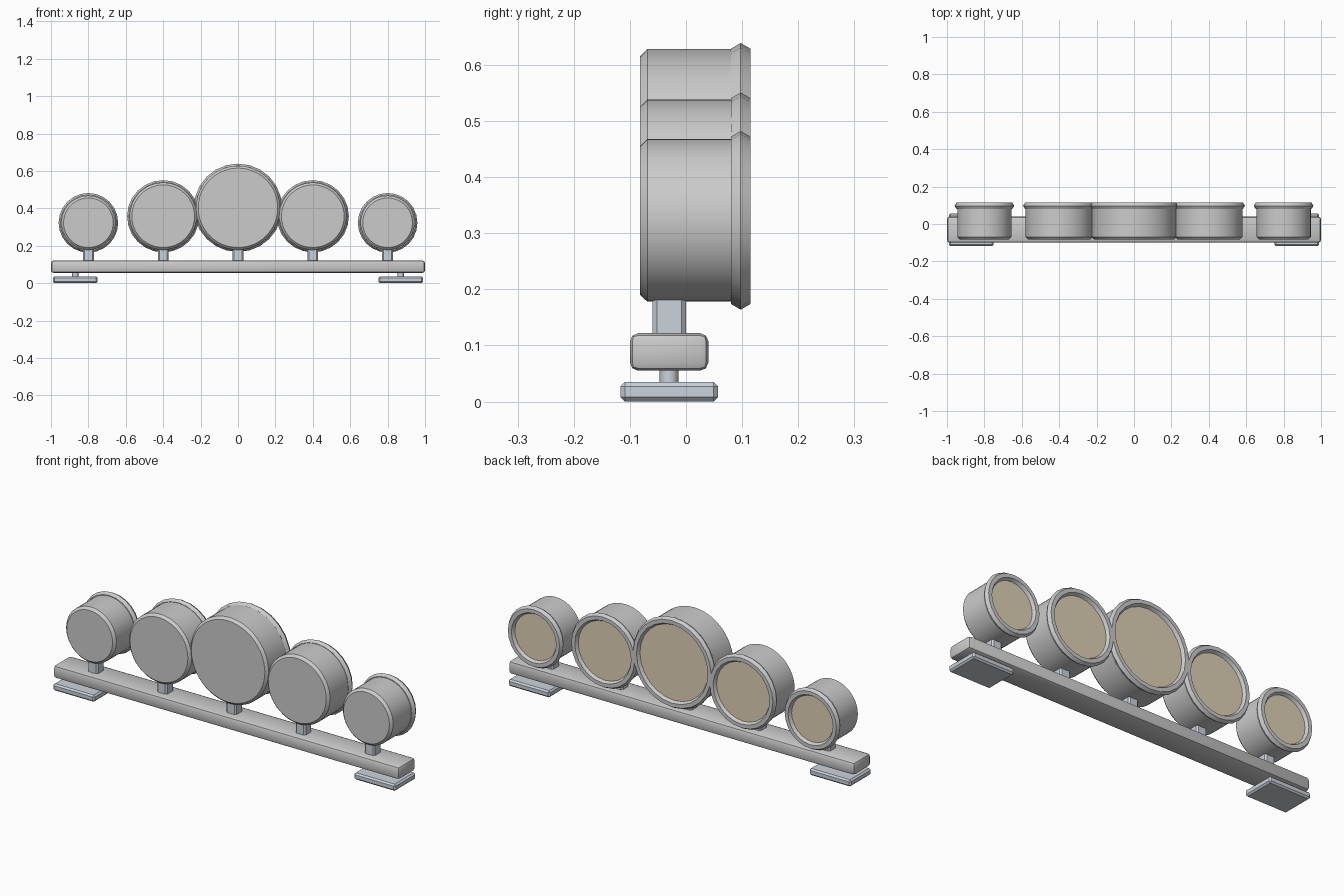
import bpy, bmesh, math
from mathutils import Matrix

if "Cube" in bpy.data.objects:
    bpy.data.objects.remove(bpy.data.objects["Cube"])


def material(name, rgb):
    m = bpy.data.materials.new(name)
    m.diffuse_color = (*rgb, 1)
    m.use_nodes = True
    m.node_tree.nodes["Principled BSDF"].inputs["Base Color"].default_value = m.diffuse_color
    return m


STEEL = material("blue_grey_steel", (0.60, 0.65, 0.71))
TAN = material("tan_lens", (0.74, 0.64, 0.47))


def finish(bm, name, mat=None):
    bmesh.ops.recalc_face_normals(bm, faces=bm.faces)
    me = bpy.data.meshes.new(name)
    bm.to_mesh(me)
    bm.free()
    ob = bpy.data.objects.new(name, me)
    bpy.context.collection.objects.link(ob)
    if mat:
        me.materials.append(mat)
    bpy.ops.object.select_all(action='DESELECT')
    ob.select_set(True)
    bpy.context.view_layer.objects.active = ob
    bpy.ops.object.shade_smooth_by_angle(angle=math.radians(35))
    return ob


def box(name, x, y, z, bevel, segments=1, mat=None):
    """Bevelled box from (min, max) ranges."""
    bm = bmesh.new()
    bmesh.ops.create_cube(bm, size=1)
    for v in bm.verts:
        for i, (lo, hi) in enumerate((x, y, z)):
            v.co[i] = hi if v.co[i] > 0 else lo
    bmesh.ops.bevel(bm, geom=bm.edges[:], offset=bevel, segments=segments,
                    profile=0.5, affect='EDGES')
    return finish(bm, name, mat)


def lathe(name, profile, x, z, sides, closed=False, mat=None):
    """Revolve (radius, y) points about a y-directed axis through x, z."""
    bm = bmesh.new()
    rings = []
    for r, y in profile:
        rings.append([bm.verts.new((x + r * math.cos(2 * math.pi * k / sides), y,
                                    z + r * math.sin(2 * math.pi * k / sides)))
                      for k in range(sides)])
    pairs = list(zip(rings, rings[1:]))
    if closed:
        pairs.append((rings[-1], rings[0]))
    else:
        bm.faces.new(rings[0])
        bm.faces.new(rings[-1])
    for a, b in pairs:
        for k in range(sides):
            j = (k + 1) % sides
            bm.faces.new((a[k], a[j], b[j], b[k]))
    return finish(bm, name, mat)


# Long mounting bar
box("mounting_bar", (-1, 1), (-0.10, 0.04), (0.055, 0.122), 0.015, 2)

# Feet and their stems at both ends
for side, s in (("left", -1), ("right", 1)):
    cx = 0.87 * s
    box(f"foot_{side}", (cx - 0.12, cx + 0.12), (-0.117, 0.057), (0, 0.035), 0.008, 1, STEEL)
    bm = bmesh.new()
    bmesh.ops.create_cone(bm, cap_ends=True, segments=12, radius1=0.017, radius2=0.017,
                          depth=0.05, matrix=Matrix.Translation((cx, -0.03, 0.045)))
    finish(bm, f"foot_stem_{side}", STEEL)

# Five lamps: position along the bar, body radius
for i, (x, r) in enumerate(((-0.8, 0.145), (-0.4, 0.18), (0, 0.225), (0.4, 0.18), (0.8, 0.145))):
    z = 0.178 + r
    # Post from the bar into the housing
    box(f"lamp_post_{i}", (x - 0.029, x + 0.029), (-0.06, 0), (0.11, 0.21), 0.008, 1, STEEL)
    # Drum housing with chamfered front
    lathe(f"lamp_housing_{i}", [(r - 0.0125, -0.082), (r, -0.069), (r, 0.08), (r - 0.0125, 0.092)],
          x, z, 48)
    # Hexagonal-section rim
    major, m = r * 0.96, 0.02
    rim = [(major + m * math.cos(k * math.pi / 3), 0.0975 + m * math.sin(k * math.pi / 3))
           for k in range(6)]
    lathe(f"lamp_rim_{i}", rim, x, z, 24, True)
    # Lens
    lathe(f"lamp_lens_{i}", [(major - 0.017, 0.085), (major - 0.017, 0.099)], x, z, 48, False, TAN)
